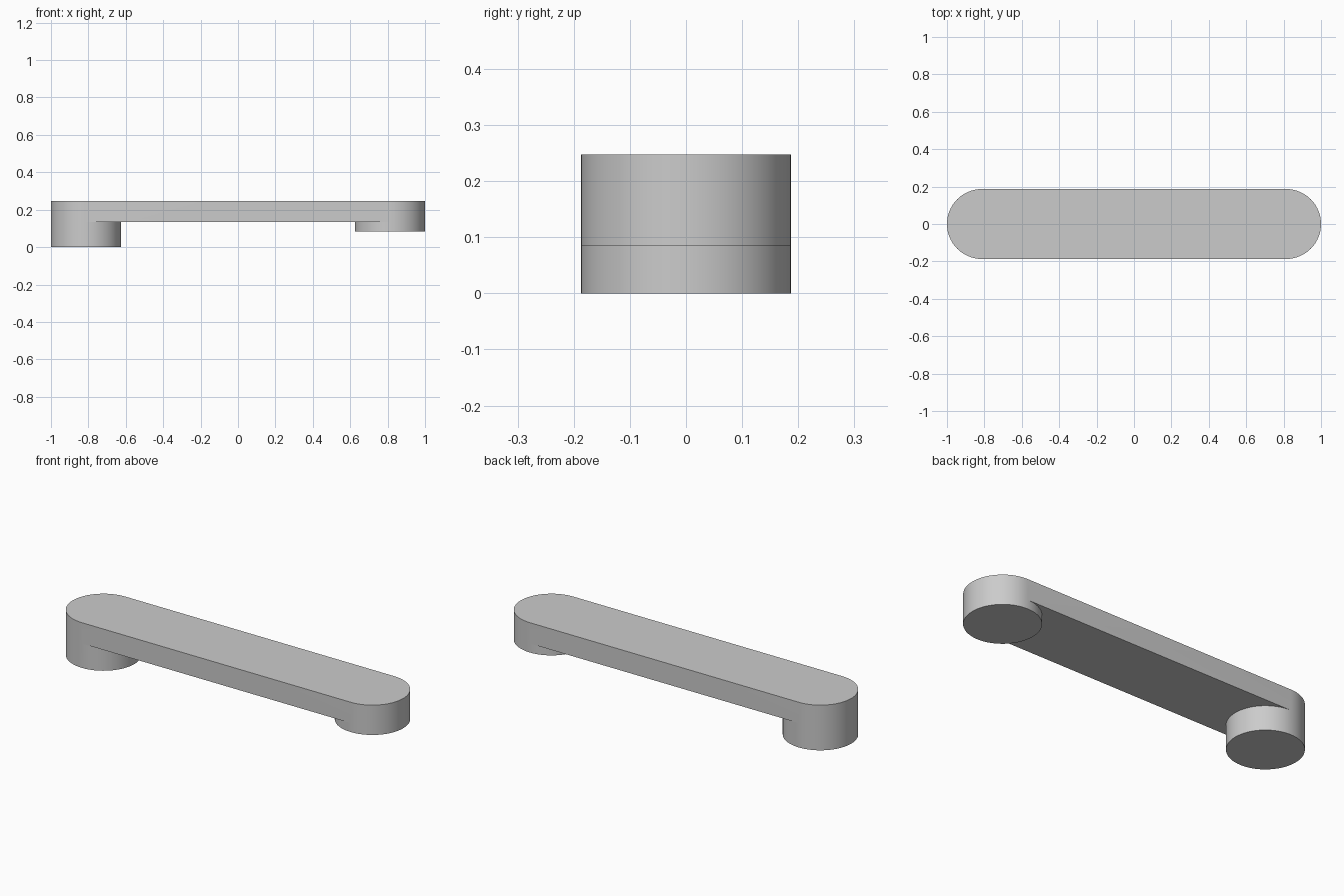
import bpy
import bmesh
from math import sin, cos, pi

if "Cube" in bpy.data.objects:
    bpy.data.objects.remove(bpy.data.objects["Cube"])

RADIUS = 0.187
CENTRE = 1 - RADIUS
TOP, UNDER = 0.247, 0.133
HALF = 32  # segments in a half circle

grey = bpy.data.materials.new("plain grey")
grey.use_nodes = True
colour = (0.6, 0.6, 0.6, 1)
grey.diffuse_color = colour
grey.node_tree.nodes["Principled BSDF"].inputs["Base Color"].default_value = colour

bm = bmesh.new()


def ring(side, z, count):
    """Points round one end, counter-clockwise, outer half first."""
    start = -pi / 2 if side > 0 else pi / 2
    angles = [start + pi * i / HALF for i in range(count)]
    return [bm.verts.new((side * CENTRE + RADIUS * cos(a), RADIUS * sin(a), z)) for a in angles]


def wall(low, high):
    for i in range(len(low) - 1):
        bm.faces.new((low[i], low[i + 1], high[i + 1], high[i]))


# Rounded ends, each running down into its own round foot
tops, unders = {}, {}
for side, foot_z in ((1, 0.084), (-1, 0.0)):
    top = ring(side, TOP, HALF + 1)
    under = ring(side, UNDER, 2 * HALF)
    foot = ring(side, foot_z, 2 * HALF)
    wall(under[:HALF + 1], top)
    wall(foot + foot[:1], under + under[:1])
    bm.faces.new(foot[::-1])
    tops[side], unders[side] = top, under

# Straight sides between the ends
for a, b in ((1, -1), (-1, 1)):
    bm.faces.new((unders[a][HALF], unders[b][0], tops[b][0], tops[a][HALF]))

# Flat top, and underside cut round both feet
bm.faces.new(tops[1] + tops[-1])
inner = {s: unders[s][HALF:] + unders[s][:1] for s in (1, -1)}
bm.faces.new(inner[1] + inner[-1])
bmesh.ops.recalc_face_normals(bm, faces=bm.faces)

mesh = bpy.data.meshes.new("bar_handle")
bm.to_mesh(mesh)
bm.free()
mesh.materials.append(grey)
handle = bpy.data.objects.new("bar_handle", mesh)
bpy.context.collection.objects.link(handle)

bpy.context.view_layer.objects.active = handle
handle.select_set(True)
bpy.ops.object.shade_smooth_by_angle()
